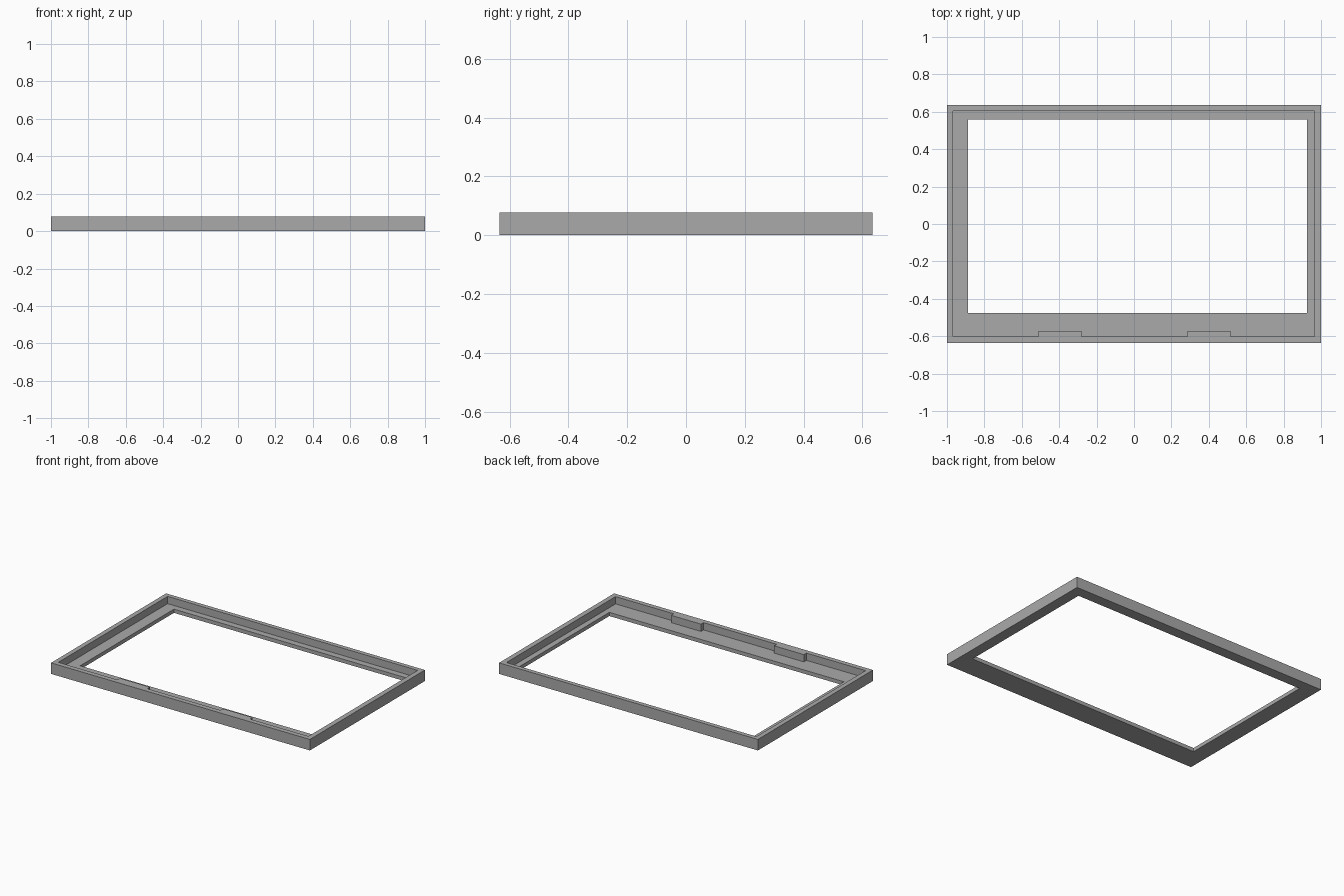
import bpy
import bmesh

cube = bpy.data.objects.get("Cube")
if cube:
    bpy.data.objects.remove(cube, do_unlink=True)

HEIGHT, LIP = 0.077, 0.026      # overall height, thickness of the bottom lip

grey = bpy.data.materials.new("plain grey")
grey.use_nodes = True
colour = (0.4, 0.4, 0.4, 1)
grey.diffuse_color = colour
grey.node_tree.nodes["Principled BSDF"].inputs["Base Color"].default_value = colour


def prism(name, outline, z0, z1):
    """Extrude a flat outline from z0 up to z1."""
    bm = bmesh.new()
    face = bm.faces.new([bm.verts.new((x, y, z0)) for x, y in outline])
    side = bmesh.ops.extrude_face_region(bm, geom=[face])["geom"]
    top = [v for v in side if isinstance(v, bmesh.types.BMVert)]
    bmesh.ops.translate(bm, verts=top, vec=(0, 0, z1 - z0))
    bmesh.ops.recalc_face_normals(bm, faces=bm.faces)
    mesh = bpy.data.meshes.new(name)
    bm.to_mesh(mesh)
    bm.free()
    mesh.materials.append(grey)
    obj = bpy.data.objects.new(name, mesh)
    bpy.context.collection.objects.link(obj)
    return obj


def rectangle(x0, x1, y0, y1):
    return [(x0, y0), (x1, y0), (x1, y1), (x0, y1)]


def cut(target, cutter):
    """Subtract the cutter from the target and discard it."""
    mod = target.modifiers.new("cut", "BOOLEAN")
    mod.operation = "DIFFERENCE"
    mod.solver = "EXACT"
    mod.object = cutter
    bpy.context.view_layer.objects.active = target
    bpy.ops.object.modifier_apply(modifier=mod.name)
    bpy.data.objects.remove(cutter, do_unlink=True)


# Outer block of the frame
frame = prism("bezel_frame", rectangle(-1, 1, -0.635, 0.635), 0, HEIGHT)

# Recess from above, notched along the front so two tabs stay on the wall
left, right, front, back, tab_y = -0.967, 0.965, -0.601, 0.604, -0.573
recess = [(left, front)]
for x0, x1 in ((-0.51, -0.28), (0.285, 0.515)):
    recess += [(x0, front), (x0, tab_y), (x1, tab_y), (x1, front)]
recess += [(right, front), (right, back), (left, back)]
cut(frame, prism("recess_cutter", recess, LIP, HEIGHT + 0.1))

# Off-centre window through the lip
cut(frame, prism("window_cutter", rectangle(-0.887, 0.925, -0.475, 0.56), -0.1, HEIGHT + 0.1))
